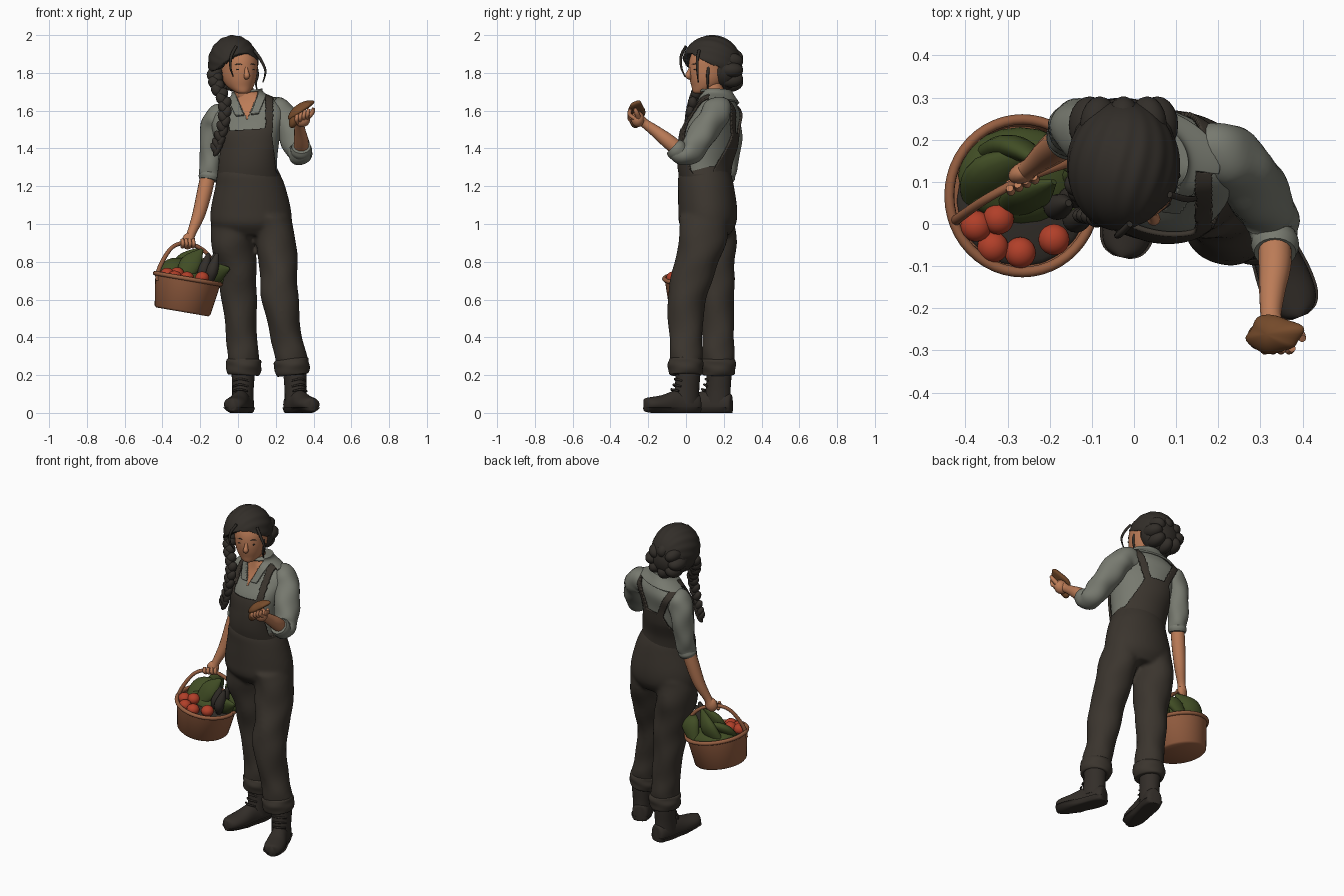
import bpy, bmesh, math
from mathutils import Vector, Matrix, Euler

def mat(name, r, g, b):
    m = bpy.data.materials.new(name)
    m.diffuse_color = (r, g, b, 1)
    return m

DENIM = mat("dark_overalls", .043, .035, .027)
SHIRT = mat("grey_shirt", .185, .193, .160)
SKIN = mat("skin", .50, .20, .095)
HAIR = mat("dark_hair", .032, .027, .022)
BOOT = mat("boot_leather", .033, .027, .022)
WICKER = mat("wicker_brown", .30, .112, .052)
GREEN = mat("leaf_green", .052, .074, .018)
RED = mat("tomato_red", .44, .05, .022)
BROWN = mat("mushroom_brown", .18, .07, .024)

def spline(pts, steps):
    """Catmull-Rom through section tuples."""
    if steps == 1:
        return [Vector(p) for p in pts]
    P = [Vector(p) for p in pts]
    out = []
    for i in range(len(P) - 1):
        a, b, c, d = P[max(i - 1, 0)], P[i], P[i + 1], P[min(i + 2, len(P) - 1)]
        for k in range(steps):
            t = k / steps
            out.append(.5 * (2 * b + (c - a) * t + (2 * a - 5 * b + 4 * c - d) * t * t + (3 * b - a - 3 * c + d) * t ** 3))
    return out + [P[-1]]

def loft(secs, n=24, steps=6, flat=True, fold=0):
    """Rings through (x,y,z,rx,ry); horizontal if flat, else across the path."""
    S = spline([tuple(s) + ((s[3],) if len(s) == 4 else ()) for s in secs], steps)
    C = [Vector(s[:3]) for s in S]
    v, f, side = [], [], Vector((1, 0, 0))
    T = (C[1] - C[0]).normalized()
    if abs(T.x) > .9:
        side = Vector((0, 1, 0))
    for i, s in enumerate(S):
        if flat:
            up = Vector((0, 1, 0))
        else:
            T = (C[min(i + 1, len(C) - 1)] - C[max(i - 1, 0)]).normalized()
            side = (side - T * side.dot(T)).normalized()
            up = side.cross(T)
        for k in range(n):
            a = 2 * math.pi * k / n
            w = 1 + fold * (math.sin(2 * a + i * .8) + math.sin(3 * a - i * .55))
            v.append(C[i] + (side * math.cos(a) * s[3] + up * math.sin(a) * s[4]) * w)
    for i in range(len(S) - 1):
        for k in range(n):
            j = (k + 1) % n
            f.append((i * n + k, i * n + j, i * n + n + j, i * n + n + k))
    f += [tuple(range(n)), tuple(range(len(v) - n, len(v)))]
    return v, f

def tube(secs, **k):
    return loft(secs, flat=False, **{"n": 16, **k})

def ball(c, r, rot=(0, 0, 0), n=20):
    q = [.04 + (math.pi - .08) * i / (n - 4) for i in range(n - 3)]
    p = loft([(0, 0, math.cos(a), math.sin(a), math.sin(a)) for a in q], n=n, steps=1)
    return xf(p, Matrix.Translation(c) @ Euler(rot).to_matrix().to_4x4() @ Matrix.Diagonal((*r, 1)))

def xf(p, M):
    return [M @ v for v in p[0]], p[1]

def make(name, parts, m, solid=0, remesh=0):
    v, f = [], []
    for pv, pf in parts:
        f += [tuple(i + len(v) for i in q) for q in pf]
        v += pv
    me = bpy.data.meshes.new(name)
    me.from_pydata([tuple(p) for p in v], [], f)
    bm = bmesh.new()
    bm.from_mesh(me)
    bmesh.ops.delete(bm, geom=[w for w in bm.verts if not w.link_faces], context='VERTS')
    bmesh.ops.recalc_face_normals(bm, faces=bm.faces)
    for q in bm.faces:
        q.smooth = True
    bm.to_mesh(me)
    bm.free()
    me.set_sharp_from_angle(angle=1.0)
    me.materials.append(m)
    o = bpy.data.objects.new(name, me)
    bpy.context.collection.objects.link(o)
    if remesh:
        r = o.modifiers.new("merge", 'REMESH')
        r.mode, r.voxel_size, r.use_smooth_shade = 'VOXEL', remesh, True
    if solid or remesh:
        o.modifiers.new("soften", 'SMOOTH').iterations = 5
    if solid:
        s = o.modifiers.new("thickness", 'SOLIDIFY')
        s.thickness, s.offset = solid, -1
    return o

def keep_faces(p, rule):
    v, f = p
    return v, [q for q in f if rule(sum((v[i] for i in q), Vector()) / len(q))]

# torso: one shape reused for shirt, bib, straps, collar and neck opening
CX = .048
TORSO = [(.06, .105, 1.2, .155, .118), (.053, .10, 1.3, .153, .13), (.05, .115, 1.4, .163, .142),
         (CX, .13, 1.5, .182, .138), (CX, .165, 1.58, .195, .115), (CX, .172, 1.63, .155, .095),
         (CX, .165, 1.675, .078, .075), (CX, .16, 1.70, .066, .066)]

def torso(rule, grow=0, n=160, steps=18):
    p = loft([(x, y, z + grow * .5, a + grow, b + grow) for x, y, z, a, b in TORSO], n, steps)
    v, f = keep_faces(p, lambda c: rule(c.x - CX, c.y < .145, c.z))
    def ramp(z, a):
        return min(1, max(0, (z - a) / .2))
    return [Vector((w.x, w.y - .2 * (w.x - CX) * ramp(w.z, 1.2), w.z + (w.x - CX) * .12 * ramp(w.z, 1.4))) for w in v], f

def opening(u, front, z):
    return front and z > 1.545 and abs(u) < (z - 1.545) * .42

def collar(u, front, z):
    if front:
        return z > 1.58 and not opening(u, True, z) and abs(u) < (z - 1.545) * .42 + .05 - max(0, z - 1.66) * .3
    return z > 1.645

def overalls(u, front, z):
    s = abs(u)
    if z < 1.27:
        return True
    if front:
        return (z < 1.5 - 8 * max(0, s - .09) ** 2 and s < .13 + (1.5 - z) * .12) or (z >= 1.48 and abs(s - .118) < .021)
    return (z < 1.48 and s < .075 + (1.48 - z) * .42) or (z >= 1.46 and abs(s - .055 - (z - 1.46) * .42) < .022)

make("shirt_body", [torso(lambda u, fr, z: True, n=64, steps=8)], SHIRT)
make("neckline_skin", [torso(opening, .005)], SKIN, .003)
make("collar", [torso(collar, .015)], SHIRT, .012)
make("bib_and_straps", [torso(overalls, .014)], DENIM, .012)
make("strap_buttons", [ball((CX + s * .118, .035 - s * .024, 1.492 + s * .01), (.012, .008, .012)) for s in (-1, 1)], WICKER)

# trousers with merged hips
LEG_R = [(-.02, .13, 1.04, .11, .13), (-.03, .135, .9, .115, .13), (-.005, .15, .75, .105, .108), (.005, .162, .6, .093, .092),
         (.018, .17, .42, .082, .085), (.028, .17, .3, .084, .086), (.03, .17, .22, .08, .082)]
LEG_L = [(.17, .1, 1.04, .11, .135), (.2, .085, .9, .108, .125), (.215, .043, .75, .1, .115), (.222, .003, .6, .098, .103),
         (.252, 0, .42, .083, .088), (.28, 0, .3, .088, .086), (.292, 0, .22, .083, .082)]
HIPS = [(.075, .12, .94, .17, .11), (.07, .115, 1.0, .212, .15), (.068, .115, 1.08, .212, .156),
        (.065, .106, 1.2, .185, .148), (.057, .1, 1.26, .168, .14), (.055, .1, 1.31, .145, .118)]
make("trousers", [loft(HIPS, 40), loft(LEG_R, 32, fold=.022), loft(LEG_L, 32, fold=.022)], DENIM, remesh=.011)
for name, x, y, tilt in (("right_cuff", .03, .17, .05), ("left_cuff", .285, -.002, -.12)):
    c = loft([(0, 0, a, b, b) for a, b in ((-.045, .07), (-.04, .086), (0, .094), (.035, .09), (.045, .075))], 32, fold=.014)
    make(name, [xf(c, Matrix.Translation((x, y, .245)) @ Matrix.Rotation(tilt, 4, 'Y'))], DENIM)

# boots: foot along local -y, flattened on the ground
def foot(grow, top, L):
    ys = ((.08, .045, .02), (.07, .058, .045), (.02, .075, .054), (-.06, .075, .052), (-.14, .05, .06),
          (-.2, .04, .058), (-.235, .035, .042), (-.25, .03, .015))
    v, f = tube([(0, y * L, .045, w + grow, h + grow) for y, h, w in ys], n=24, steps=4)
    return [Vector((p.x, p.y, min(top, max(0.004 if grow == 0 else 0, p.z)))) for p in v], f

for side, x, y, yaw, L in (("right", .025, .165, -.22, 1), ("left", .306, .0, .38, .95)):
    M = Matrix.Translation((x, y, 0)) @ Matrix.Rotation(yaw, 4, 'Z')
    shaft = loft([(0, 0, .05, .056, .073), (0, .005, .12, .056, .067), (0, .01, .19, .06, .066), (0, .01, .25, .062, .066)])
    laces = [tube([(-.04, -.045 - k, z, .005), (0, -.07 - k, z + .01, .006), (.04, -.045 - k, z, .005)], n=8)
             for z, k in ((.2, -.012), (.17, -.008), (.14, .0), (.115, .012))]
    make(side + "_boot", [xf(q, M) for q in [foot(0, 1, L), shaft] + laces], BOOT)
    make(side + "_boot_sole", [xf(foot(.006, .028, L), M)], BOOT)

# arms
make("right_sleeve", [tube([(-.07, .2, 1.59, .05), (-.105, .215, 1.565, .07), (-.13, .228, 1.5, .068), (-.143, .228, 1.38, .06),
     (-.15, .212, 1.28, .055), (-.155, .205, 1.24, .047)], n=28, fold=.035)], SHIRT)
make("left_sleeve", [tube([(.15, .175, 1.6, .06), (.205, .168, 1.6, .074), (.25, .135, 1.55, .076), (.292, .075, 1.46, .074),
     (.322, .025, 1.385, .066), (.332, -.02, 1.37, .058), (.335, -.06, 1.4, .05)], n=28, fold=.035)], SHIRT)
make("sleeve_cuffs", [tube([(-.152, .21, 1.27, .05), (-.154, .206, 1.25, .055), (-.157, .202, 1.232, .049)], n=24),
     tube([(.333, -.03, 1.375, .052), (.335, -.05, 1.393, .057), (.335, -.068, 1.41, .05)], n=24)], SHIRT)
make("right_forearm", [tube([(-.155, .207, 1.28, .038), (-.175, .19, 1.18, .04), (-.208, .165, 1.05, .034), (-.245, .135, .955, .024), (-.258, .125, .92, .026)])], SKIN)
make("left_forearm", [tube([(.333, -.01, 1.37, .038), (.335, -.09, 1.435, .039), (.328, -.16, 1.49, .031), (.325, -.215, 1.53, .025), (.33, -.24, 1.55, .028)])], SKIN)
make("right_hand", [ball((-.263, .122, .91), (.036, .025, .045), (0, .3, .4))] +
     [tube([(-.295 + i * .019, .085 + i * .009, .92, .009), (-.292 + i * .019, .078 + i * .009, .895, .011), (-.295 + i * .019, .1 + i * .009, .877, .009)], n=10) for i in range(4)], SKIN)
make("left_hand", [ball((.34, -.255, 1.555), (.042, .035, .042), (0, .4, 0))] +
     [tube([(.312 + i * .018, -.27, 1.535 + i * .008, .011), (.31 + i * .019, -.298, 1.555 + i * .008, .011), (.315 + i * .02, -.295, 1.585 + i * .008, .009)], n=10) for i in range(4)] +
     [tube([(.365, -.25, 1.56, .015), (.392, -.262, 1.59, .013), (.4, -.272, 1.612, .009)], n=10)], SKIN)

# held mushroom: wavy tilted cap, drooping on her right
v, f = ball((0, 0, 0), (1, 1, 1), n=32)
cap = [Vector((p.x * (1 + .12 * math.sin(4 * math.atan2(p.y, p.x))), p.y * (1 + .12 * math.cos(3 * math.atan2(p.y, p.x))), p.z - .5 * (p.x * p.x + p.y * p.y))) for p in v]
make("mushroom_cap", [xf((cap, f), Matrix.Translation((.328, -.262, 1.612)) @ Matrix.Rotation(-.6, 4, 'Y') @ Matrix.Diagonal((.078, .045, .024, 1))),
     ball((.3, -.268, 1.555), (.026, .032, .05), (0, .4, 0))], BROWN)

# head, turned slightly to her left
YAW = .35
H = Matrix.Translation((0, .14, 1.82)) @ Matrix.Rotation(YAW, 4, 'Z')
skull = loft([(0, -.075, -.13, .018, .02), (0, -.066, -.12, .04, .042), (0, -.035, -.09, .07, .08), (0, -.018, -.05, .088, .107),
              (0, -.01, 0, .096, .12), (0, 0, .06, .1, .122), (0, 0, .12, .07, .09), (0, 0, .14, .02, .03)], 32)
nose = tube([(0, -.12, .015, .007), (0, -.132, -.015, .011), (0, -.136, -.036, .016), (0, -.12, -.048, .009)])
make("head", [xf(q, H) for q in (skull, nose)], SKIN)
make("neck", [loft([(.042, .165, 1.58, .07, .06), (.038, .15, 1.66, .054, .054), (.02, .135, 1.76, .054, .06)])], SKIN)
make("eyes_and_brows", [xf(q, H) for s in (-1, 1) for q in
     (ball((s * .038, -.116, -.002), (.013, .005, .004)),
      tube([(s * .02, -.124, .023, .002), (s * .04, -.118, .028, .003), (s * .058, -.104, .022, .002)], n=8))], HAIR)
make("lips", [xf(ball((0, -.108, -.077), (.02, .008, .007)), H)], WICKER)

# hair cap with a face window, rolled back hair, braid and loose strands
HC = Vector((-.025, .137, 1.85))
v, f = ball((0, 0, 0), (1, 1, 1), n=72)
def lock(p):
    return 1 + .014 * math.sin(16 * math.atan2(p.z, p.x) + 5 * p.y) * (1 - abs(p.y) * .5)
v = [HC + Vector((p.x * .134, p.y * .157, p.z * .149)) * lock(p) for p in v]
def hair_rule(c):
    d = c - HC
    fwd = d.x * math.sin(YAW) - d.y * math.cos(YAW)
    lat = d.x * math.cos(YAW) + d.y * math.sin(YAW) - .01
    return not (c.z < 1.905 - 5 * lat * lat and fwd > .012 - .4 * max(0, 1.8 - c.z))
make("hair_cap", [keep_faces((v, f), hair_rule)], HAIR, .035)
make("hair_roll", [ball((-.025, .2, 1.815), (.124, .1, .108))] +
     [ball((-.025 + .08 * math.cos(a), .235, 1.815 + .065 * math.sin(a)), (.05, .068, .042), (0, -a, 0)) for a in [k * math.pi / 4 for k in range(8)]], HAIR)
path = spline([(-.125, .1, 1.8), (-.112, .07, 1.73), (-.072, .035, 1.64), (-.075, .015, 1.54), (-.1, .02, 1.44), (-.118, .02, 1.39)], 4)
make("side_braid", [ball(p + Vector((.008 * (-1) ** i, 0, 0)), (.035 - .0009 * i, .032 - .0007 * i, .036), (0, .5 * (-1) ** i, 0), 14) for i, p in enumerate(path)], HAIR)
make("loose_strands", [tube([(*p, r) for p, r in zip(s, (.008, .008, .006, .003))], n=8) for s in (
    ((-.01, 0, 1.94), (-.035, -.025, 1.89), (-.04, -.025, 1.83), (-.025, -.005, 1.78)),
    ((.085, .07, 1.92), (.12, .06, 1.87), (.145, .06, 1.81), (.132, .065, 1.75)),
    ((.095, .12, 1.84), (.103, .115, 1.79), (.095, .115, 1.75), (.1, .115, 1.71)))], HAIR)

# basket, tilted
B = Matrix.Translation((-.265, .067, .71)) @ Matrix.Rotation(.17, 4, 'Y') @ Matrix.Diagonal((1, 1.03, 1, 1))
wall = loft([(0, 0, z, r, r) for r, z in ((.002, -.178), (.14, -.178), (.15, -.168), (.172, -.02), (.178, 0), (.17, .008), (.16, -.03), (.002, -.035))], 48, 1)
ring = [(.176 * math.cos(k * math.pi / 24), .176 * math.sin(k * math.pi / 24), 0, .012) for k in range(49)]
make("basket", [xf(wall, B), xf(tube(ring, n=10, steps=1), B)], WICKER)
make("basket_handle", [tube([(-.425, .005, .70, .013), (-.415, .015, .77, .012), (-.35, .06, .875, .011), (-.265, .105, .897, .011),
     (-.17, .14, .85, .011), (-.11, .15, .75, .012), (-.105, .15, .67, .012)], n=10)], WICKER)

# vegetables
make("tomatoes", [ball((x, y, z), (.037, .037, .033)) for x, y, z in
     ((-.375, -.005, .735), (-.322, .012, .738), (-.27, -.068, .715), (-.19, -.037, .715), (-.335, -.055, .72))], RED)
leaves = [((-.38, .05, .7), (-.34, .12, .775), (-.22, .17, .8)), ((-.36, .16, .7), (-.28, .18, .79), (-.2, .13, .87)),
          ((-.3, .03, .7), (-.25, .07, .79), (-.19, .1, .865)), ((-.2, .2, .69), (-.15, .17, .78), (-.12, .1, .81)),
          ((-.2, .06, .69), (-.12, .04, .74), (-.045, .03, .765)), ((-.16, .1, .68), (-.1, .12, .74), (-.045, .14, .77))]
make("leafy_greens", [ball((-.27, .115, .7), (.15, .115, .065), (0, .17, 0))] +
     [tube([(*a, .03, .02), (*b, .058, .03), (*c, .008, .006)], n=14) for a, b, c in leaves], GREEN)
make("dark_vegetables", [ball((-.265, .055, .69), (.158, .155, .02), (0, .17, 0))] + [tube([(x, y, .69, .015), (x + .01, y - .01, .74, .03), (x + .025, y - .005, .79, .026), (x + .04, y, .845, .008)]) for x, y in ((-.195, .05), (-.16, .07), (-.15, .02))], HAIR)
